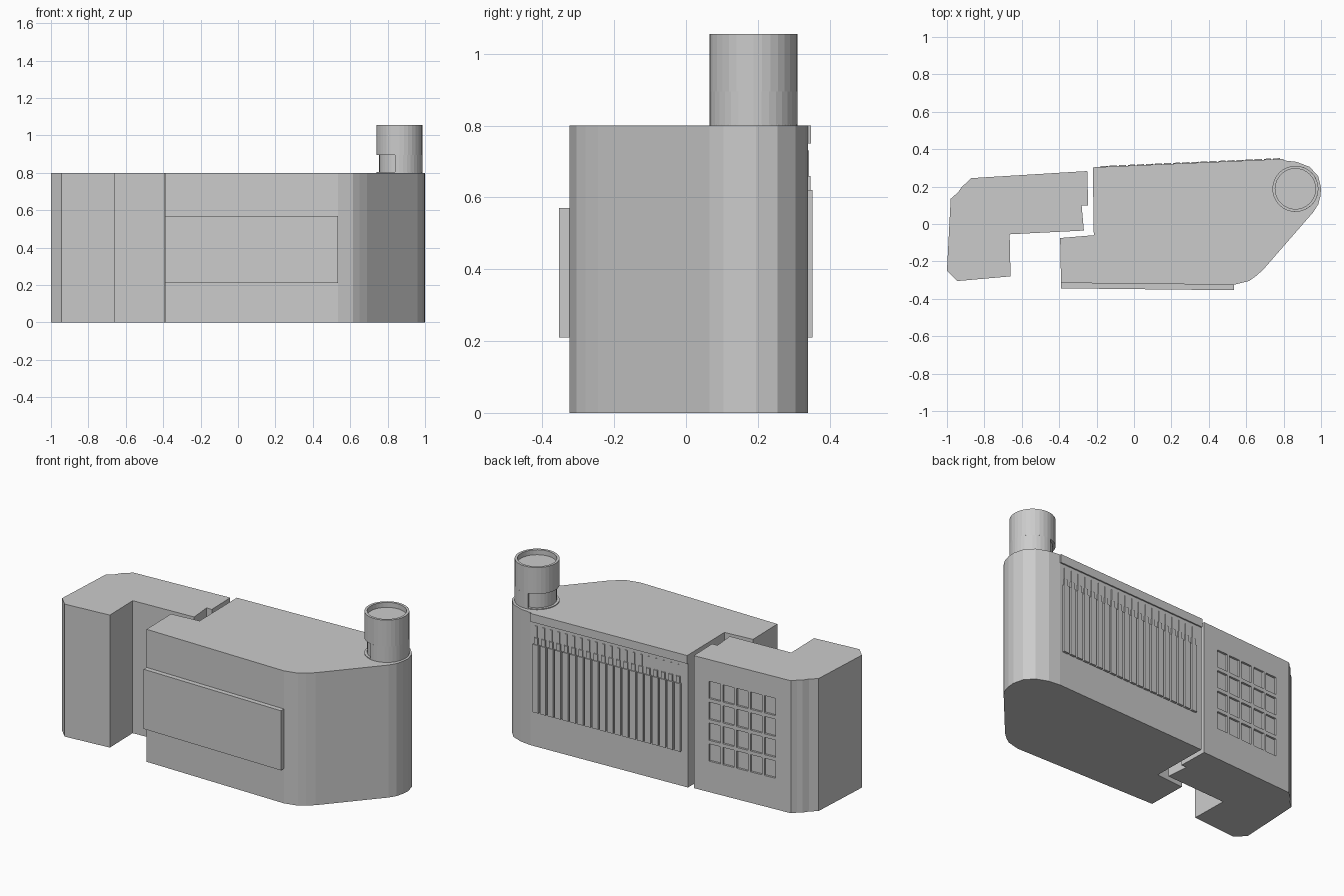
import bpy, bmesh, math
from mathutils import Matrix, Vector

cube = bpy.data.objects.get("Cube")
if cube:
    bpy.data.objects.remove(cube, do_unlink=True)

grey = bpy.data.materials.new("plain grey")
grey.use_nodes = True
grey.diffuse_color = (0.6, 0.6, 0.6, 1)
grey.node_tree.nodes["Principled BSDF"].inputs["Base Color"].default_value = (0.6, 0.6, 0.6, 1)


def add_object(name, bm):
    bmesh.ops.recalc_face_normals(bm, faces=bm.faces)
    mesh = bpy.data.meshes.new(name)
    bm.to_mesh(mesh)
    bm.free()
    mesh.materials.append(grey)
    obj = bpy.data.objects.new(name, mesh)
    bpy.context.collection.objects.link(obj)
    return obj


def add_prism(bm, outline, low, high, frame=Matrix()):
    """Extrude a flat outline from low to high along the frame's third axis."""
    bottom = [bm.verts.new(frame @ Vector((a, b, low))) for a, b in outline]
    top = [bm.verts.new(frame @ Vector((a, b, high))) for a, b in outline]
    bm.faces.new(bottom[::-1])
    bm.faces.new(top)
    for i in range(len(outline)):
        j = (i + 1) % len(outline)
        bm.faces.new((bottom[i], bottom[j], top[j], top[i]))


def prism(name, outline, low, high):
    bm = bmesh.new()
    add_prism(bm, outline, low, high)
    return add_object(name, bm)


def rect(a0, a1, b0, b1):
    return [(a0, b0), (a1, b0), (a1, b1), (a0, b1)]


def wall_frame(start, end):
    """Axes: along the wall, up, and out of the back wall."""
    u = Vector((end[0] - start[0], end[1] - start[1], 0)).normalized()
    n = Vector((-u.y, u.x, 0))
    m = Matrix((u, Vector((0, 0, 1)), n)).transposed().to_4x4()
    m.translation = Vector((*start, 0))
    return m


HEIGHT = 0.8

# Main building with a rounded end
prism("main_building", [
    (-0.22, 0.295), (-0.215, -0.06), (-0.395, -0.075), (-0.39, -0.315),
    (0.535, -0.325), (0.615, -0.305), (0.65, -0.28), (0.69, -0.245),
    (0.96, 0.065), (0.985, 0.105), (0.997, 0.15), (1.0, 0.195),
    (0.985, 0.255), (0.94, 0.305), (0.87, 0.332), (0.8, 0.34)], 0, HEIGHT)

# Side wing, L-shaped in plan
wing = prism("side_wing", [
    (-1.0, -0.25), (-0.945, -0.305), (-0.66, -0.28), (-0.665, -0.055),
    (-0.268, -0.035), (-0.28, 0.1), (-0.245, 0.1), (-0.25, 0.283),
    (-0.872, 0.245), (-0.895, 0.22), (-0.92, 0.2), (-0.94, 0.17), (-0.98, 0.135)], 0, HEIGHT)

# Recessed window grid in the back of the wing
frame = wall_frame((-0.872, 0.245), (-0.25, 0.283))
bm = bmesh.new()
for col in range(5):
    for row in range(4):
        u, z = 0.097 + col * 0.089, 0.187 + row * 0.126
        add_prism(bm, rect(u, u + 0.073, z, z + 0.104), -0.012, 0.02, frame)
cutter = add_object("window_cutter", bm)
cutter.hide_render = True
cutter.hide_viewport = True
cut = wing.modifiers.new("windows", 'BOOLEAN')
cut.operation = 'DIFFERENCE'
cut.solver = 'EXACT'
cut.object = cutter

# Front sign panel
prism("front_panel", [(-0.39, -0.31), (-0.39, -0.344), (0.535, -0.354), (0.535, -0.32)], 0.21, 0.57)

# Back wall: top band and a row of stepped ribs
frame = wall_frame((-0.22, 0.295), (0.8, 0.34))
bm = bmesh.new()
add_prism(bm, rect(0, 1.02, 0.75, HEIGHT), -0.005, 0.008, frame)
add_object("back_top_band", bm)

bm = bmesh.new()
count, first, pitch = 20, 0.037, 0.0485
for i in range(count):
    mid = first + (i + 0.5) * pitch
    for half, z0, z1, depth in ((0.019, 0.21, 0.62, 0.013),
                                (0.012, 0.62, 0.66, 0.008),
                                (0.007, 0.66, 0.73, 0.004)):
        add_prism(bm, rect(mid - half, mid + half, z0, z1), -0.005, depth, frame)
add_object("back_ribs", bm)

# Chimney
CX, CY, OUTER, INNER = 0.863, 0.188, 0.123, 0.108


def arc(radius, start, end, steps):
    return [(CX + radius * math.cos(start + (end - start) * i / steps),
             CY + radius * math.sin(start + (end - start) * i / steps)) for i in range(steps + 1)]


prism("chimney_base", arc(OUTER, 0, math.tau, 32)[:-1], HEIGHT - 0.01, HEIGHT + 0.005)
prism("chimney_core", arc(INNER, 0, math.tau, 32)[:-1], HEIGHT, 1.025)
# Lower sleeve, open on one side
open_angle = math.radians(101)
prism("chimney_lower_sleeve",
      arc(OUTER, -open_angle, open_angle, 20) + arc(INNER, open_angle, -open_angle, 20), HEIGHT, 0.895)
# Upper sleeve, a full ring
bm = bmesh.new()
rings = [[bm.verts.new((x, y, z)) for x, y in arc(r, 0, math.tau, 32)[:-1]]
         for r, z in ((OUTER, 0.895), (OUTER, 1.055), (INNER, 1.055), (INNER, 0.895))]
for k in range(4):
    a, b = rings[k], rings[(k + 1) % 4]
    for i in range(32):
        j = (i + 1) % 32
        bm.faces.new((a[i], a[j], b[j], b[i]))
add_object("chimney_upper_sleeve", bm)
